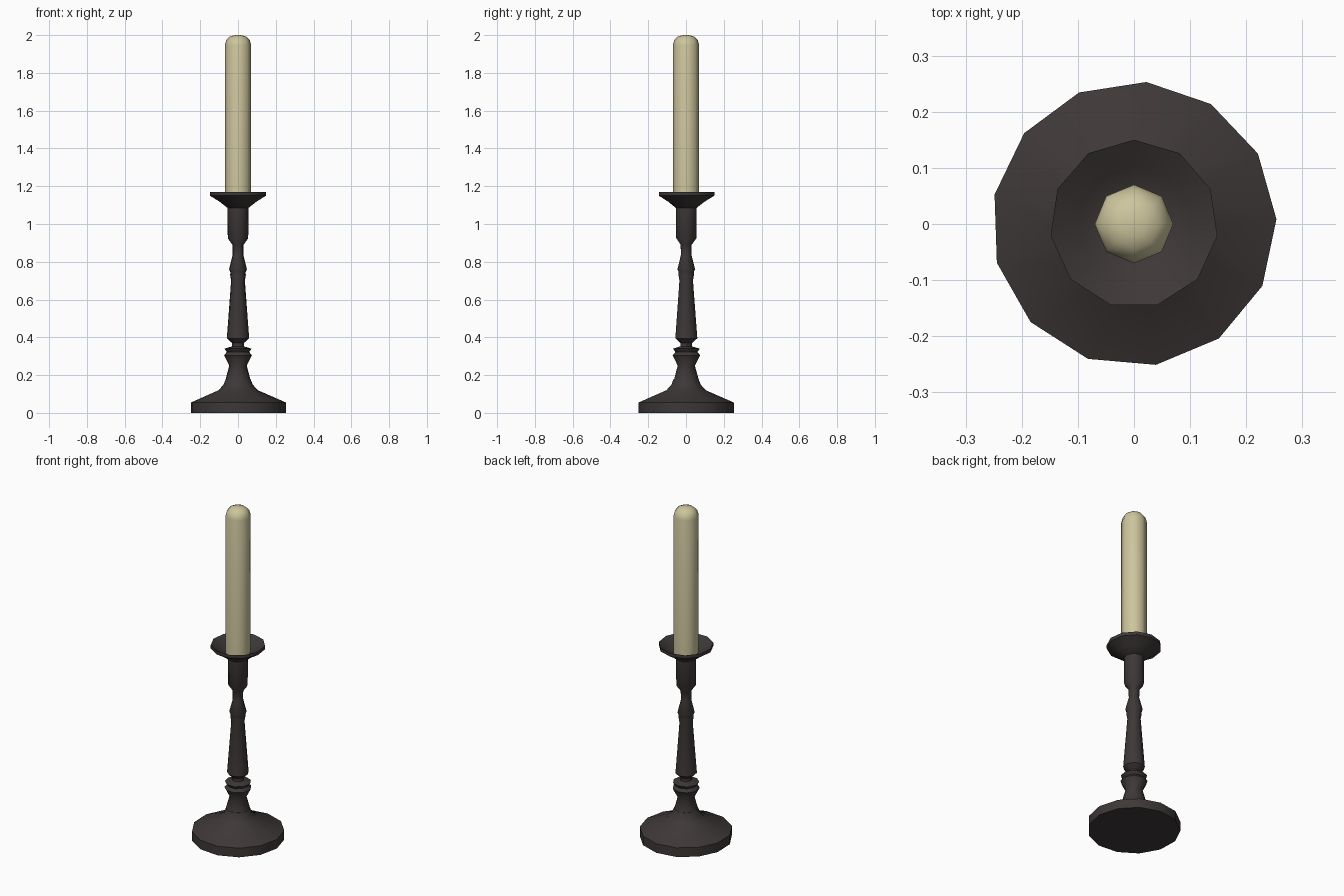
import bpy, bmesh, math

if "Cube" in bpy.data.objects:
    bpy.data.objects.remove(bpy.data.objects["Cube"])


def material(name, colour):
    m = bpy.data.materials.new(name)
    m.diffuse_color = (*colour, 1)
    m.use_nodes = True
    m.node_tree.nodes["Principled BSDF"].inputs["Base Color"].default_value = m.diffuse_color
    return m


iron = material("dark iron", (0.048, 0.039, 0.039))
wax = material("cream wax", (0.61, 0.56, 0.34))


def lathe(name, profile, sides, mat, turn=0.0, angle=40):
    """Spin a bottom-to-top (radius, height) profile around z; radius 0 makes a point."""
    bm = bmesh.new()
    rings = []
    for r, z in profile:
        if r == 0:
            rings.append([bm.verts.new((0, 0, z))])
            continue
        rings.append([bm.verts.new((r * math.cos(turn + math.tau * i / sides),
                                    r * math.sin(turn + math.tau * i / sides), z))
                      for i in range(sides)])
    for a, b in zip(rings, rings[1:]):
        for i in range(sides):
            j = (i + 1) % sides
            quad = [a[i % len(a)], a[j % len(a)], b[j % len(b)], b[i % len(b)]]
            bm.faces.new(list(dict.fromkeys(quad)))
    bmesh.ops.recalc_face_normals(bm, faces=bm.faces)
    mesh = bpy.data.meshes.new(name)
    bm.to_mesh(mesh)
    bm.free()
    mesh.materials.append(mat)
    obj = bpy.data.objects.new(name, mesh)
    bpy.context.collection.objects.link(obj)
    bpy.context.view_layer.objects.active = obj
    for o in bpy.context.selected_objects:
        o.select_set(False)
    obj.select_set(True)
    bpy.ops.object.shade_smooth_by_angle(angle=math.radians(angle))
    return obj


# Wide foot with a sloped shoulder
lathe("base", [(0, 0), (0.254, 0), (0.254, 0.055), (0.105, 0.12),
               (0.078, 0.15), (0.066, 0.18), (0, 0.18)], 13, iron, math.radians(85))

# Turned stem: lower knop, tapered shaft, upper knop and socket
lathe("stem", [(0, 0.13), (0.08, 0.14), (0.066, 0.18), (0.047, 0.25),
               (0.075, 0.305), (0.06, 0.322), (0.073, 0.34), (0.032, 0.352),
               (0.032, 0.37), (0.06, 0.395), (0.037, 0.70), (0.042, 0.73),
               (0.041, 0.745), (0.048, 0.76), (0.029, 0.835), (0.03, 0.89),
               (0.055, 0.925), (0.056, 1.10), (0, 1.10)], 9, iron, math.radians(90))

# Shallow drip dish
lathe("drip_dish", [(0, 1.085), (0.056, 1.085), (0.098, 1.118), (0.15, 1.15),
                    (0.15, 1.17), (0.10, 1.138), (0.062, 1.115), (0, 1.115)],
      11, iron, math.radians(90))

# Candle with a rounded tip
lathe("candle", [(0, 1.10), (0.07, 1.10), (0.07, 1.945), (0.063, 1.972),
                 (0.045, 1.991), (0.022, 1.999), (0, 2.0)],
      8, wax, math.radians(90), 60)
